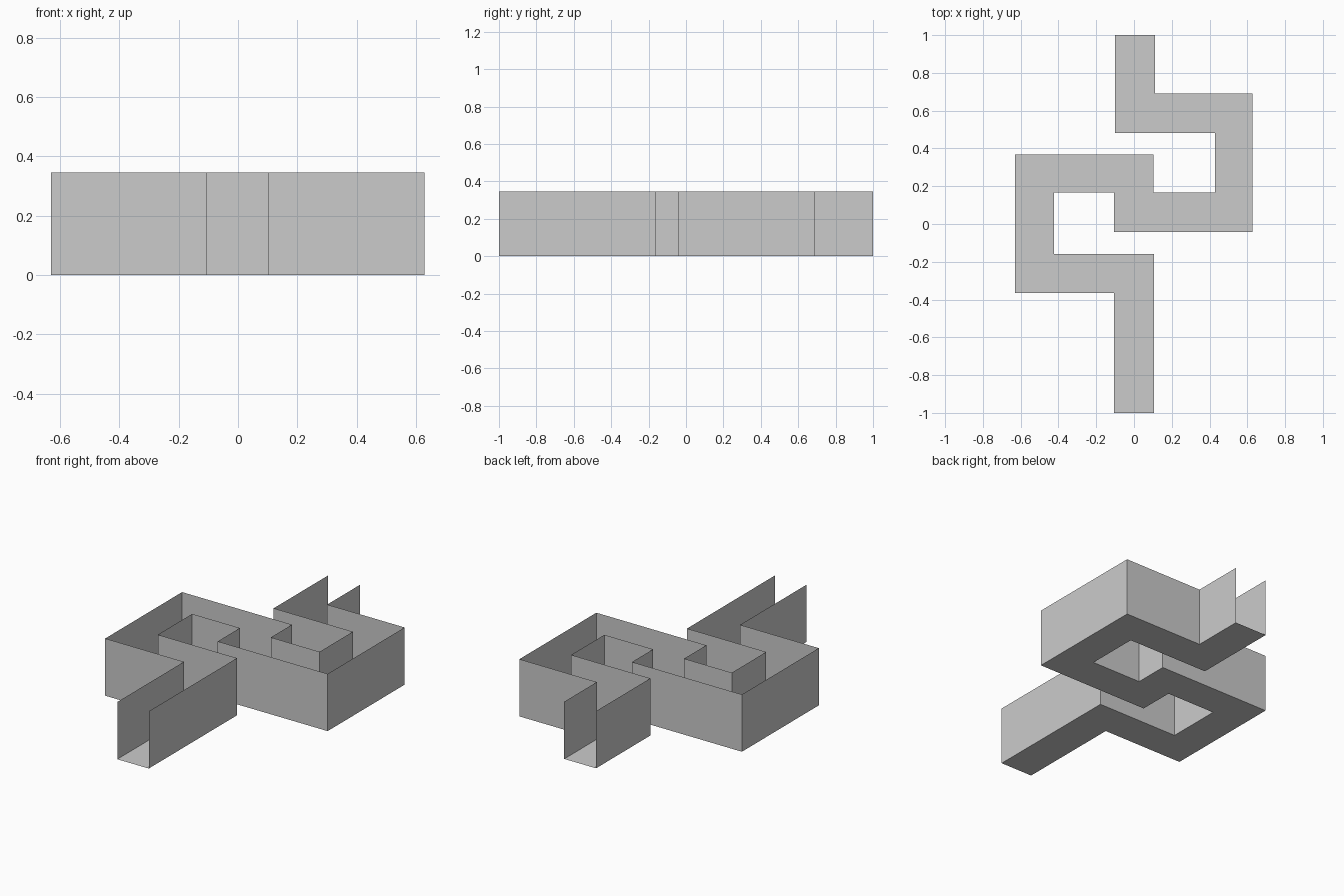
import bpy, bmesh

if "Cube" in bpy.data.objects:
    bpy.data.objects.remove(bpy.data.objects["Cube"])

HEIGHT = 0.345

# Matching corners of the two side walls, from the front end to the back end
right = [(0.105, -1), (0.105, -0.16), (-0.423, -0.16), (-0.423, 0.168), (-0.105, 0.168),
         (-0.105, -0.043), (0.628, -0.043), (0.628, 0.69), (0.112, 0.69), (0.112, 1)]
left = [(-0.105, -1), (-0.105, -0.365), (-0.63, -0.365), (-0.63, 0.367), (0.103, 0.367),
        (0.103, 0.166), (0.428, 0.166), (0.428, 0.483), (-0.1, 0.483), (-0.1, 1)]

bm = bmesh.new()


def row(points, z):
    return [bm.verts.new((x, y, z)) for x, y in points]


def strip(a, b):
    for i in range(len(a) - 1):
        bm.faces.new((a[i], a[i + 1], b[i + 1], b[i]))


left_low, right_low = row(left, 0), row(right, 0)

# Thin floor with mitred corners, then a thin wall along each side; top and ends stay open
strip(left_low, right_low)
strip(left_low, row(left, HEIGHT))
strip(right_low, row(right, HEIGHT))
bmesh.ops.recalc_face_normals(bm, faces=bm.faces)

mesh = bpy.data.meshes.new("winding_channel")
bm.to_mesh(mesh)
bm.free()
channel = bpy.data.objects.new("winding_channel", mesh)
bpy.context.collection.objects.link(channel)
